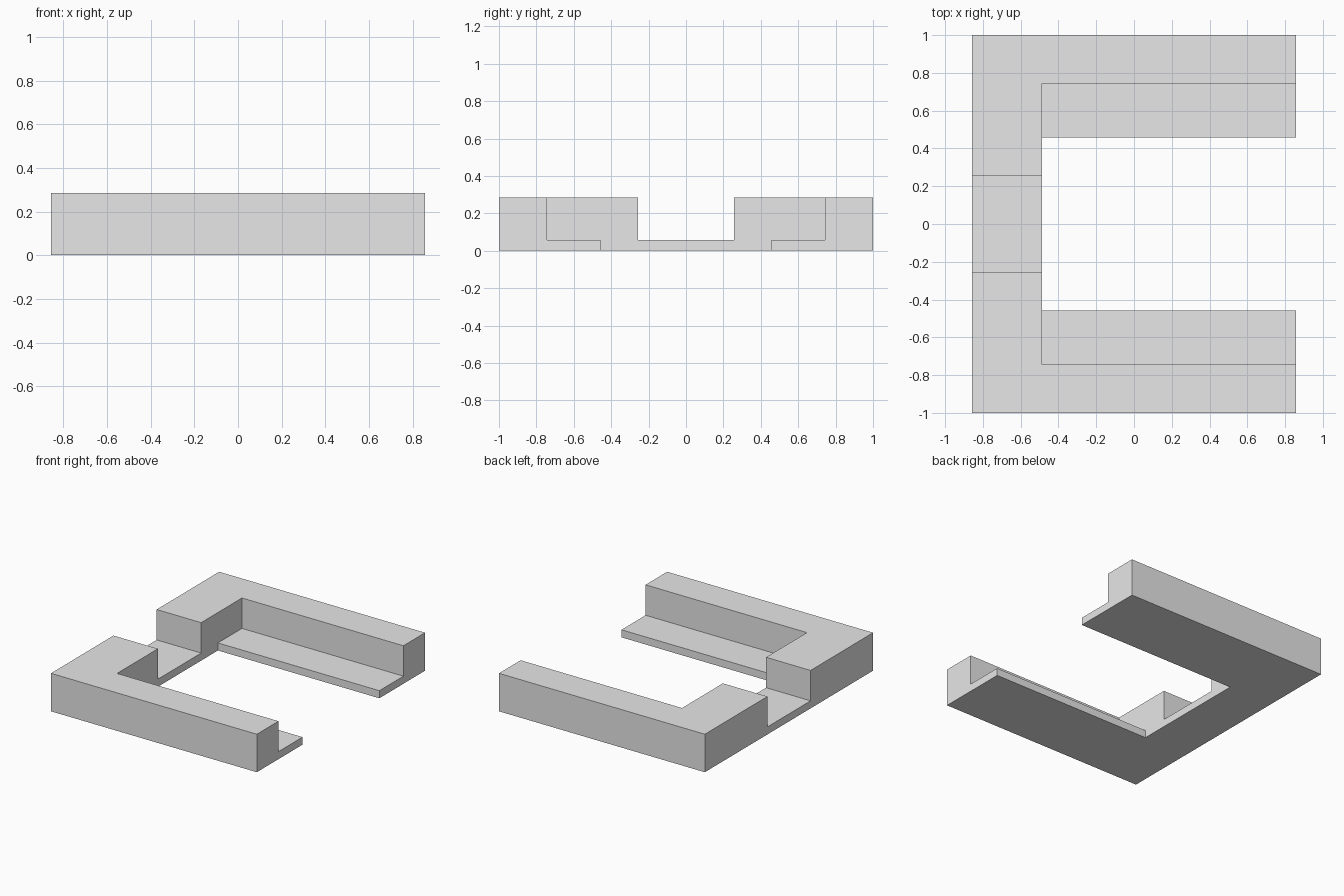
import bpy
import bmesh

cube = bpy.data.objects.get("Cube")
if cube:
    bpy.data.objects.remove(cube, do_unlink=True)

# Plain grey material
grey = bpy.data.materials.new("light_grey")
grey.use_nodes = True
color = (0.8, 0.8, 0.8, 1)
grey.diffuse_color = color
grey.node_tree.nodes["Principled BSDF"].inputs["Base Color"].default_value = color

# Plan lines and heights
HALF_X, HALF_Y = 0.857, 1.0
SPINE_X = -0.487        # inner edge of the spine
WALL_Y = 0.743          # inner face of the arm walls
LEDGE_Y = 0.457         # inner edge of the ledges
GAP_Y = 0.257           # half width of the gap in the spine
LEDGE_Z, WALL_Z = 0.057, 0.286

xs = [-HALF_X, SPINE_X, HALF_X]
half = [GAP_Y, LEDGE_Y, WALL_Y, HALF_Y]
ys = [-y for y in reversed(half)] + half


def raise_faces(bm, faces, height):
    """Extrude a region of faces upward and return its new top faces."""
    result = bmesh.ops.extrude_face_region(bm, geom=faces)["geom"]
    verts = [g for g in result if isinstance(g, bmesh.types.BMVert)]
    bmesh.ops.translate(bm, verts=verts, vec=(0, 0, height))
    return [g for g in result if isinstance(g, bmesh.types.BMFace)]


# C-shaped footprint laid out as cells
bm = bmesh.new()
for x0, x1 in zip(xs, xs[1:]):
    for y0, y1 in zip(ys, ys[1:]):
        if x0 < SPINE_X or abs(y0 + y1) / 2 > LEDGE_Y:
            corners = [(x0, y0), (x1, y0), (x1, y1), (x0, y1)]
            bm.faces.new([bm.verts.new((x, y, 0)) for x, y in corners])
bmesh.ops.remove_doubles(bm, verts=bm.verts[:], dist=0.001)

# Thin base, then the two L-shaped walls
top = raise_faces(bm, bm.faces[:], LEDGE_Z)
tall = []
for face in top:
    c = face.calc_center_median()
    if abs(c.y) > WALL_Y or (c.x < SPINE_X and abs(c.y) > GAP_Y):
        tall.append(face)
raise_faces(bm, tall, WALL_Z - LEDGE_Z)

# Merge the cells into clean flat faces
bmesh.ops.recalc_face_normals(bm, faces=bm.faces[:])
bmesh.ops.dissolve_limit(bm, angle_limit=0.01, verts=bm.verts[:], edges=bm.edges[:])

mesh = bpy.data.meshes.new("stepped_c_frame")
bm.to_mesh(mesh)
bm.free()
mesh.materials.append(grey)
frame = bpy.data.objects.new("stepped_c_frame", mesh)
bpy.context.collection.objects.link(frame)
